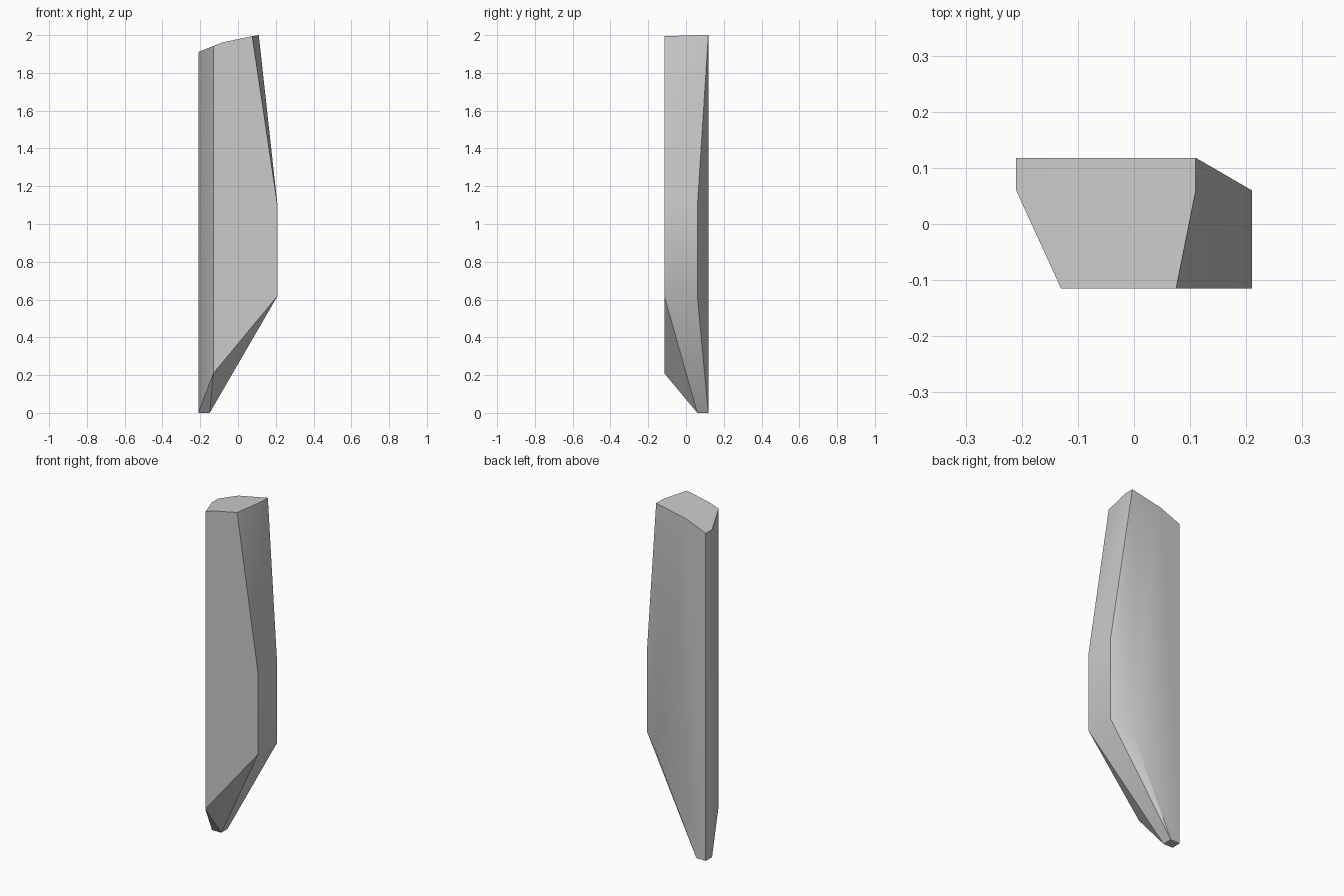
import bpy
import bmesh
import math

cube = bpy.data.objects.get("Cube")
if cube:
    bpy.data.objects.remove(cube, do_unlink=True)

# Depths: front face, chamfer line, back face
FRONT, MID, BACK = -0.115, 0.06, 0.118

# Corners of each depth slice as (x, z); the faceted slab is convex
slices = {
    FRONT: [(-0.13, 0.21), (-0.13, 1.943), (-0.08, 1.962), (0.075, 1.994),
            (0.21, 1.09), (0.21, 0.62)],
    MID: [(-0.21, 0), (-0.21, 1.91), (0.11, 2), (0.21, 1.09),
          (0.21, 0.62), (-0.15, 0)],
    BACK: [(-0.21, 0), (-0.21, 1.91), (-0.08, 1.962), (0.11, 2),
           (0.11, 0.55), (-0.15, 0)],
}

# Wrap the corners in flat facets
bm = bmesh.new()
for y, corners in slices.items():
    for x, z in corners:
        bm.verts.new((x, y, z))
bmesh.ops.convex_hull(bm, input=bm.verts[:])
bmesh.ops.dissolve_limit(bm, angle_limit=math.radians(1),
                         verts=bm.verts[:], edges=bm.edges[:])
bmesh.ops.recalc_face_normals(bm, faces=bm.faces[:])

mesh = bpy.data.meshes.new("faceted_shard")
bm.to_mesh(mesh)
bm.free()
shard = bpy.data.objects.new("faceted_shard", mesh)
bpy.context.collection.objects.link(shard)

# Plain grey material
grey = bpy.data.materials.new("light_grey")
grey.use_nodes = True
color = (0.6, 0.6, 0.6, 1)
grey.diffuse_color = color
grey.node_tree.nodes["Principled BSDF"].inputs["Base Color"].default_value = color
mesh.materials.append(grey)

# Soft shading across the shallow facets only
bpy.ops.object.select_all(action="DESELECT")
shard.select_set(True)
bpy.context.view_layer.objects.active = shard
bpy.ops.object.shade_smooth_by_angle(angle=math.radians(35))
